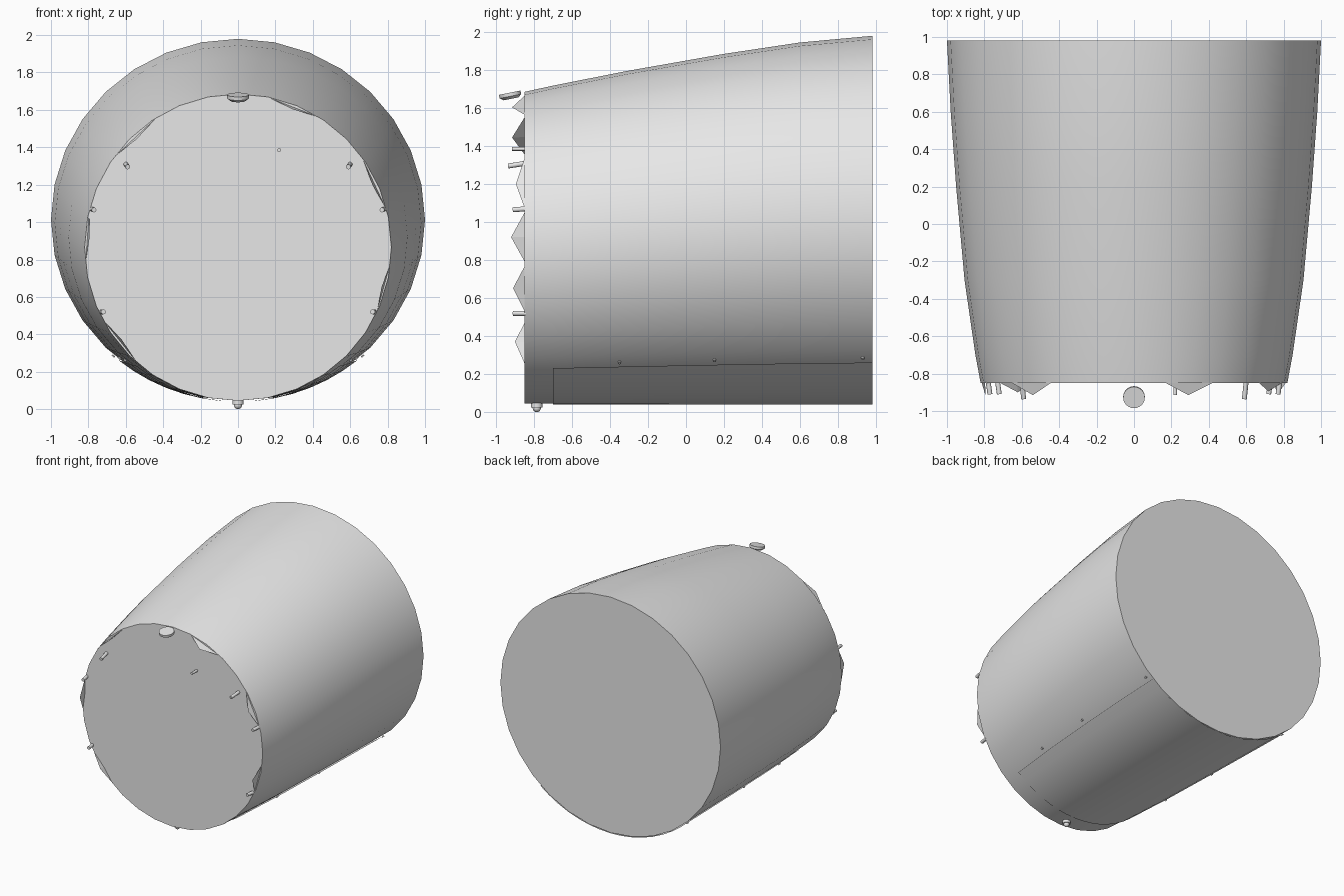
import bpy, bmesh, math
from mathutils import Vector

cube = bpy.data.objects.get("Cube")
if cube:
    bpy.data.objects.remove(cube, do_unlink=True)

grey = bpy.data.materials.new("light_grey")
grey.use_nodes = True
grey.diffuse_color = (0.8, 0.8, 0.8, 1)
grey.node_tree.nodes["Principled BSDF"].inputs["Base Color"].default_value = (0.8, 0.8, 0.8, 1)

SIDES = 32
FRONT = -0.85
BOTTOM = 0.045
# Stations along the body: y, half width, top height
STATIONS = [(FRONT, 0.82, 1.685), (-0.7, 0.848, 1.718), (-0.3, 0.906, 1.797),
            (0.2, 0.951, 1.885), (0.6, 0.98, 1.945), (0.98, 1.0, 1.98)]


def finish(name, bm, smooth=True):
    mesh = bpy.data.meshes.new(name)
    bm.normal_update()
    bm.to_mesh(mesh)
    bm.free()
    mesh.materials.append(grey)
    obj = bpy.data.objects.new(name, mesh)
    bpy.context.collection.objects.link(obj)
    if smooth:
        bpy.ops.object.select_all(action='DESELECT')
        bpy.context.view_layer.objects.active = obj
        obj.select_set(True)
        bpy.ops.object.shade_smooth_by_angle(angle=math.radians(35))
    return obj


def ring_point(station, angle, offset=0.0):
    y, width, top = station
    half = (top - BOTTOM) / 2
    return Vector(((width + offset) * math.cos(angle), y,
                   BOTTOM + half + (half + offset) * math.sin(angle)))


def loft(name, stations, angles, offset=0.0, closed=True):
    bm = bmesh.new()
    rings = [[bm.verts.new(ring_point(s, a, offset)) for a in angles] for s in stations]
    n = len(angles)
    for r0, r1 in zip(rings, rings[1:]):
        for i in range(n if closed else n - 1):
            j = (i + 1) % n
            bm.faces.new((r0[i], r0[j], r1[j], r1[i]))
    if closed:
        bm.faces.new(rings[0])
        bm.faces.new(rings[-1])
    bmesh.ops.recalc_face_normals(bm, faces=bm.faces)
    if not closed and sum(f.normal.z for f in bm.faces) > 0:
        bmesh.ops.reverse_faces(bm, faces=bm.faces)
    return finish(name, bm)


def rod(name, start, end, r_start, r_end=None, sides=12):
    start, end = Vector(start), Vector(end)
    axis = end - start
    bm = bmesh.new()
    bmesh.ops.create_cone(bm, cap_ends=True, segments=sides, radius1=r_start,
                          radius2=r_start if r_end is None else r_end, depth=axis.length)
    bm.transform(axis.to_track_quat('Z', 'Y').to_matrix().to_4x4())
    bmesh.ops.translate(bm, verts=bm.verts, vec=(start + end) / 2)
    return finish(name, bm)


# Tapered body with flat end caps
loft("body", STATIONS, [2 * math.pi * i / SIDES for i in range(SIDES)])

# Thin plate wrapped under the belly
half_span = math.radians(39.4)
loft("belly_plate", STATIONS[1:],
     [-math.pi / 2 + half_span * (i / 7 - 1) for i in range(15)], 0.005, False)

# Small rivets beside the plate
for side in (-1, 1):
    for s in (STATIONS[2], STATIONS[3], STATIONS[5]):
        a = -math.pi / 2 + side * math.radians(41.5)
        p, q = ring_point(s, a), ring_point(s, a, 0.01)
        shift = Vector((0, -0.05, 0))
        rod("rivet", p + shift, q + shift, 0.009, sides=8)

# Pointed tabs on the front rim: start angle, end angle, length
for start, end, length in ((59, 78, 0.065), (123, 143, 0.065), (15, 35, 0.045),
                           (-24, -7, 0.06), (167, 185, 0.07), (209, 228, 0.05)):
    bm = bmesh.new()
    a, b = (ring_point(STATIONS[0], math.radians(t), -0.003) for t in (start, end))
    centre = Vector((0, FRONT, 0.865))
    base = (a + b) / 2
    inward = (centre - base).normalized()
    tip = base + inward * 0.012 + Vector((0, -length, 0))
    fold = bm.verts.new(base + inward * 0.008)
    a, b, tip = (bm.verts.new(v) for v in (a, b, tip))
    for tri in ((a, b, tip), (b, fold, tip), (fold, a, tip), (a, fold, b)):
        bm.faces.new(tri)
    bmesh.ops.recalc_face_normals(bm, faces=bm.faces)
    finish("rim_tab", bm, smooth=False)

# Front pegs, mirrored pairs and one single peg
for x, z, tip_y, drop in ((0.6, 1.31, -0.935, 0.015), (0.78, 1.07, -0.91, 0.005),
                          (0.73, 0.52, -0.91, 0)):
    for side in (-1, 1):
        rod("front_peg", (side * x, FRONT + 0.01, z),
            (side * (x - 0.01), tip_y, z - drop), 0.013)
rod("centre_peg", (0.22, FRONT + 0.01, 1.385), (0.22, -0.915, 1.385), 0.01)

# Tilted button above the front rim
centre = Vector((0, -0.925, 1.668))
up = Vector((0, -0.2, 1)).normalized()
rod("button_top", centre - up * 0.006, centre + up * 0.013, 0.058, sides=24)
rod("button_base", centre - up * 0.02, centre - up * 0.006, 0.04, 0.058, sides=24)

# Knob under the front
rod("knob_collar", (0, -0.785, 0.025), (0, -0.785, 0.055), 0.03, sides=16)
bm = bmesh.new()
bmesh.ops.create_uvsphere(bm, u_segments=16, v_segments=8, radius=0.022)
bmesh.ops.translate(bm, verts=bm.verts, vec=(0, -0.785, 0.022))
finish("knob_ball", bm)
